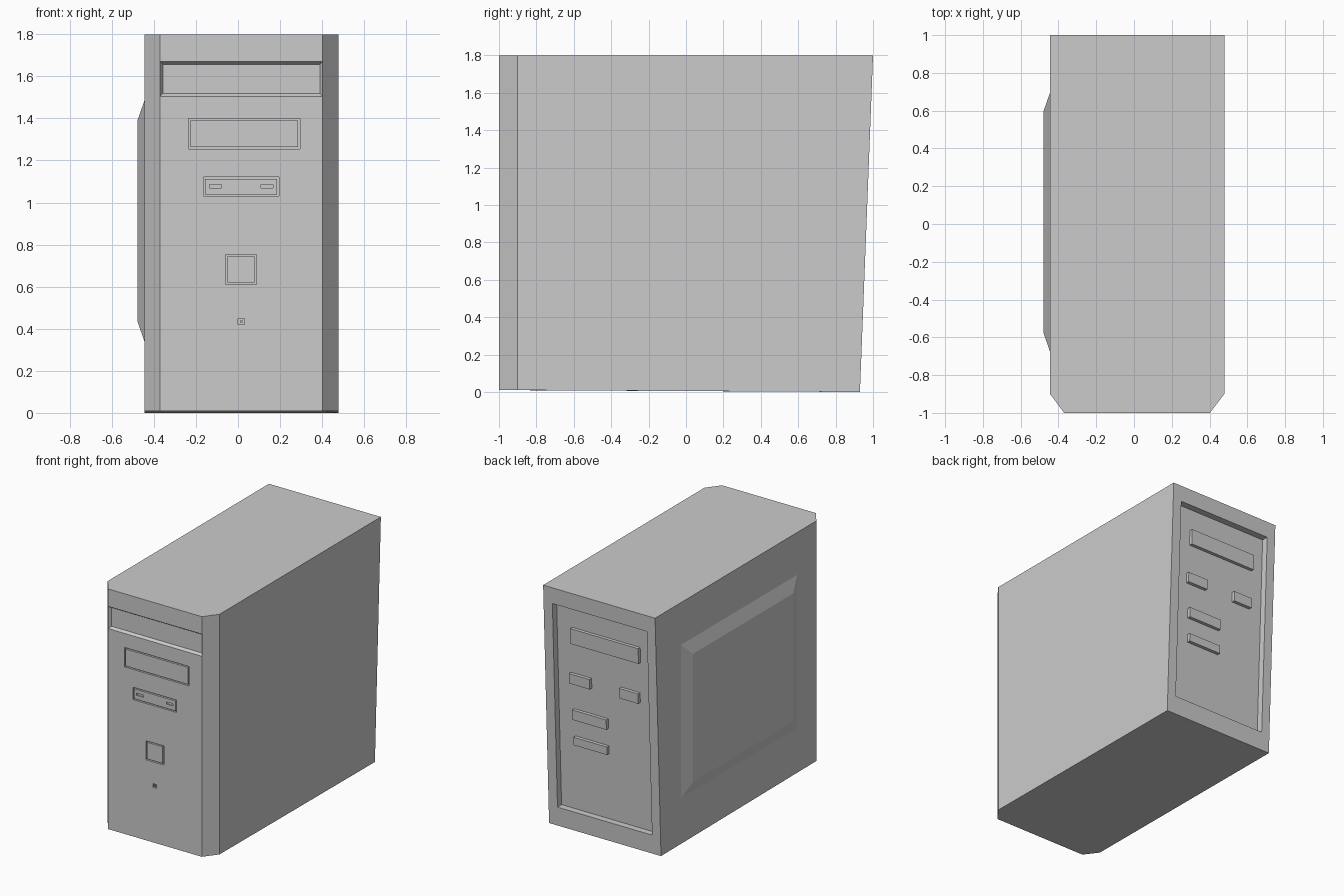
import bpy
import bmesh

if "Cube" in bpy.data.objects:
    bpy.data.objects.remove(bpy.data.objects["Cube"], do_unlink=True)

grey = bpy.data.materials.new("case_grey")
grey.use_nodes = True
grey.diffuse_color = (0.6, 0.6, 0.6, 1)
grey.node_tree.nodes["Principled BSDF"].inputs["Base Color"].default_value = (0.6, 0.6, 0.6, 1)

LEFT, RIGHT, TOP = -0.445, 0.478, 1.8


def front(u, v, d):
    return (u, d - 1, v)


def back(u, v, d):
    # The rear leans forward toward the floor
    return (u, 1 - d - 0.038 * (TOP - v), v)


def side(u, v, d):
    return (LEFT + d, u, v)


def prism(name, base, end):
    """Solid between two matching loops of points."""
    bm = bmesh.new()
    a = [bm.verts.new(p) for p in base]
    b = [bm.verts.new(p) for p in end]
    bm.faces.new(a)
    bm.faces.new(b)
    for i in range(len(a)):
        j = (i + 1) % len(a)
        bm.faces.new((a[i], a[j], b[j], b[i]))
    bmesh.ops.recalc_face_normals(bm, faces=bm.faces)
    mesh = bpy.data.meshes.new(name)
    bm.to_mesh(mesh)
    bm.free()
    mesh.materials.append(grey)
    obj = bpy.data.objects.new(name, mesh)
    bpy.context.collection.objects.link(obj)
    return obj


def block(name, place, rect, d0, d1, inset=0):
    """Box on a case wall, from depth d0 to d1, tapering by inset."""
    def loop(d, s):
        u0, u1, v0, v1 = rect
        u0, u1, v0, v1 = u0 + s, u1 - s, v0 + s, v1 - s
        return [place(u, v, d) for u, v in ((u0, v0), (u1, v0), (u1, v1), (u0, v1))]
    return prism(name, loop(d0, 0), loop(d1, inset))


def cut(target, cutter):
    cutter.hide_render = True
    mod = target.modifiers.new("cut", "BOOLEAN")
    mod.operation = "DIFFERENCE"
    mod.solver = "EXACT"
    mod.object = cutter
    bpy.context.view_layer.objects.active = target
    bpy.ops.object.modifier_apply(modifier=mod.name)
    bpy.data.objects.remove(cutter, do_unlink=True)


# Case with chamfered front corners and a leaning rear
plan = [(-0.37, -1), (0.402, -1), (RIGHT, -0.9), (RIGHT, 1), (LEFT, 1), (LEFT, -0.9)]
floor = [(x, 0.93, 0) if y > 0 else (x, y, 0.01) for x, y in plan]
case = prism("case", floor, [(x, y, TOP) for x, y in plan])

# Wide bay across the front, with sloping edges
def bay(u, v, d):
    return front(u, v, d)


cut(case, block("bay_cutter", bay, (-0.37, 0.402, 1.505, 1.67), 0, 0.02, 0.013))

# Front panels, each set in a narrow groove
panels = {
    "disc_drive": (-0.235, 0.295, 1.255, 1.4),
    "floppy_drive": (-0.165, 0.195, 1.03, 1.122),
    "power_button": (-0.06, 0.088, 0.61, 0.752),
    "reset_button": (0, 0.03, 0.42, 0.448),
}
gap = 0.009
for name, (u0, u1, v0, v1) in panels.items():
    cut(case, block("groove_cutter", front, (u0, u1, v0, v1), -0.02, 0.015))
    panel = block(name, front, (u0 + gap, u1 - gap, v0 + gap, v1 - gap), 0, 0.02)
    if name == "floppy_drive":
        for x in (-0.135, 0.11):
            cut(panel, block("slot_cutter", front, (x, x + 0.056, 1.07, 1.086), -0.01, 0.008))

# Recessed rear panel
cut(case, block("rear_cutter", back, (-0.375, 0.405, 0.14, 1.68), -0.05, 0.05))

# Connector blocks on the rear panel
rear_blocks = {
    "power_supply_block": (-0.28, 0.28, 1.4, 1.515),
    "port_block_left": (0.13, 0.3, 1.095, 1.17),
    "port_block_right": (-0.27, -0.115, 1.095, 1.17),
    "upper_slot_block": (0, 0.28, 0.825, 0.9),
    "lower_slot_block": (0, 0.275, 0.635, 0.695),
}
for name, rect in rear_blocks.items():
    block(name, back, rect, 0.055, 0.025)

# Raised bevelled panel on the side
block("side_panel", side, (-0.68, 0.7, 0.335, 1.49), 0.002, -0.033, 0.1)
